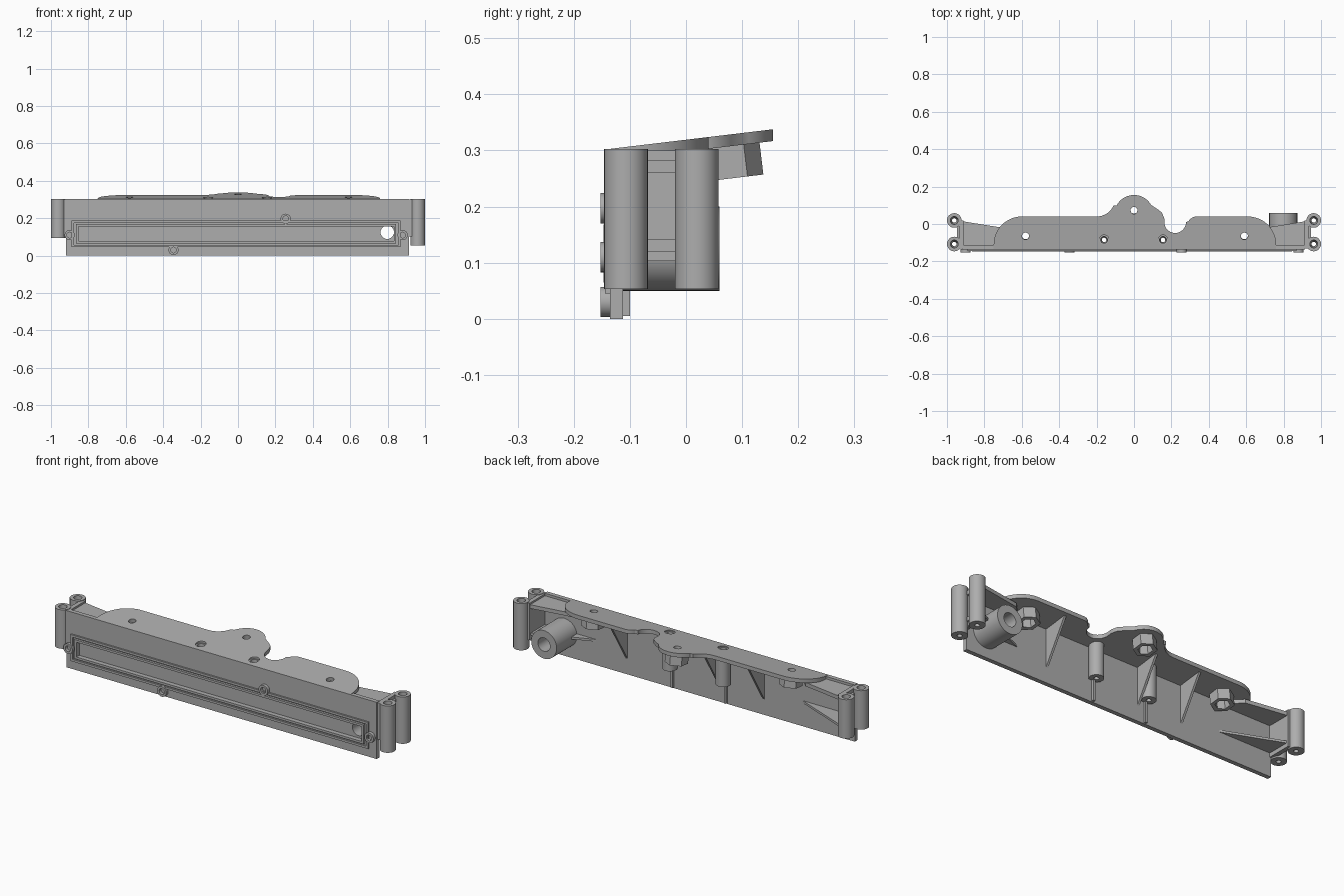
import bpy, bmesh, math
from mathutils import Matrix, Vector

if "Cube" in bpy.data.objects:
    bpy.data.objects.remove(bpy.data.objects["Cube"], do_unlink=True)

grey = bpy.data.materials.new("light_grey_plastic")
grey.use_nodes = True
grey.diffuse_color = (0.42, 0.42, 0.42, 1)
grey.node_tree.nodes["Principled BSDF"].inputs["Base Color"].default_value = (0.42, 0.42, 0.42, 1)

SLOPE = 0.12
FRONT, BACK = -0.135, -0.112
DOWN_Y = Matrix.Rotation(math.radians(90), 4, "X")   # turns local z to -y
TILT = Matrix.Rotation(math.atan(SLOPE), 4, "X")


def deck_z(y):
    return 0.303 + SLOPE * (y - FRONT)


def finish(name, bm):
    bmesh.ops.recalc_face_normals(bm, faces=bm.faces)
    mesh = bpy.data.meshes.new(name)
    bm.to_mesh(mesh)
    bm.free()
    mesh.materials.append(grey)
    ob = bpy.data.objects.new(name, mesh)
    bpy.context.collection.objects.link(ob)
    return ob


def prism(name, points, offset):
    """Closed outline pushed along an offset vector."""
    bm = bmesh.new()
    face = bm.faces.new([bm.verts.new(p) for p in points])
    new = bmesh.ops.extrude_face_region(bm, geom=[face])["geom"]
    bmesh.ops.translate(bm, verts=[v for v in new if isinstance(v, bmesh.types.BMVert)], vec=offset)
    return finish(name, bm)


def box(name, x, y, z):
    pts = [(x[0], y[0], z[0]), (x[1], y[0], z[0]), (x[1], y[1], z[0]), (x[0], y[1], z[0])]
    return prism(name, pts, (0, 0, z[1] - z[0]))


def tube(name, place, turn, r, length, inner_low, inner_high, n=32, phase=0):
    """Hollow turned part along its local z axis."""
    bm = bmesh.new()
    profile = [(r, 0), (r, length), (inner_high, length), (inner_low, 0)]
    rings = []
    for i in range(n):
        a = phase + math.tau * i / n
        rings.append([bm.verts.new((q * math.cos(a), q * math.sin(a), h)) for q, h in profile])
    for i in range(n):
        a, b = rings[i], rings[(i + 1) % n]
        for j in range(4):
            k = (j + 1) % 4
            bm.faces.new((a[j], b[j], b[k], a[k]))
    bm.transform(Matrix.Translation(place) @ turn)
    return finish(name, bm)


def rod(name, place, turn, r, length):
    bm = bmesh.new()
    bmesh.ops.create_cone(bm, cap_ends=True, segments=32, radius1=r, radius2=r, depth=length)
    bm.transform(Matrix.Translation(place) @ turn)
    return finish(name, bm)


def cut(ob, cutters):
    for c in cutters:
        m = ob.modifiers.new("cut", "BOOLEAN")
        m.operation, m.solver, m.object = "DIFFERENCE", "EXACT", c
    bpy.context.view_layer.update()
    deps = bpy.context.evaluated_depsgraph_get()
    mesh = bpy.data.meshes.new_from_object(ob.evaluated_get(deps))
    ob.modifiers.clear()
    ob.data = mesh
    for c in cutters:
        bpy.data.objects.remove(c, do_unlink=True)


def arc(cx, cy, r, a0, a1, n=12):
    angles = [math.radians(a0 + (a1 - a0) * i / n) for i in range(n + 1)]
    return [(cx + r * math.cos(a), cy + r * math.sin(a)) for a in angles]


I = Matrix.Identity(4)
parts = []

# Front panel with long slot recess and port opening
panel = box("front_panel", (-0.92, 0.915), (FRONT, BACK), (0, 0.303))
cut(panel, [box("slot_cutter", (-0.853, 0.833), (-0.2, -0.122), (0.077, 0.156)),
            rod("port_cutter", (0.798, -0.12, 0.125), DOWN_Y, 0.036, 0.1)])

# Double rim around the slot
for label, x0, x1, z0, z1, front in (("outer", -0.89, 0.87, 0.045, 0.187, -0.144),
                                     ("inner", -0.865, 0.845, 0.065, 0.168, -0.147)):
    t = 0.012
    ys = (front, FRONT + 0.002)
    for side, z in (("bottom", z0), ("top", z1 - t)):
        box(f"{label}_rim_{side}", (x0, x1), ys, (z, z + t))
    for side, x in (("right", x0), ("left", x1 - t)):
        box(f"{label}_rim_{side}", (x, x + t), ys, (z0 + t, z1 - t))

# Small screw rings on the panel face
for i, (x, z) in enumerate(((-0.9, 0.11), (0.88, 0.11), (0.255, 0.197), (-0.345, 0.03))):
    tube(f"screw_ring_{i + 1}", (x, FRONT + 0.002, z), DOWN_Y, 0.027, 0.019, 0.015, 0.015)

# Sloping top deck outline
outline = [(-0.75, FRONT)] + arc(-0.6, -0.11, 0.15, 180, 90)
outline += arc(-0.2, 0.14, 0.1, 270, 335, 8) + arc(0, 0.05, 0.105, 152, 30, 20)
outline += [(0.125, 0.08), (0.15, 0.06), (0.162, 0.03)]
outline += arc(0.22, 0.01, 0.058, 180, 360, 16) + arc(0.335, -0.01, 0.05, 150, 90, 6)
outline += arc(0.61, -0.11, 0.15, 90, 0) + [(0.76, FRONT)]
deck = prism("top_deck", [(x, y, deck_z(y)) for x, y in outline], (0, 0, -0.021))

nuts = [(-0.58, -0.065), (0, 0.072), (0.59, -0.065)]
posts = [(-0.16, -0.085), (0.155, -0.085)]
cut(deck, [rod("hole_cutter", (x, y, deck_z(y)), TILT, 0.019, 0.1) for x, y in nuts]
    + [rod("hole_cutter", (x, y, deck_z(y)), I, 0.026, 0.1) for x, y in posts])

# Hexagonal nut holders and round posts under the deck
for i, (x, y) in enumerate(nuts):
    start = Vector((x, y, deck_z(y))) + TILT @ Vector((0, 0, -0.078))
    tube(f"nut_holder_{i + 1}", start, TILT, 0.057, 0.06, 0.036, 0.036, 6, math.pi / 2)
for i, (x, y) in enumerate(posts):
    tube(f"deck_post_{i + 1}", (x, y, 0.115), I, 0.036, deck_z(y) - 0.007 - 0.115, 0.012, 0.018)
    box(f"post_rib_{i + 1}", (x - 0.006, x + 0.006), (BACK - 0.002, -0.1), (0.005, 0.2))

# Upright triangular gussets
for i, x in enumerate((0.43, -0.12, -0.38)):
    pts = [(x - 0.006, BACK - 0.002, 0.08), (x - 0.006, BACK - 0.002, 0.3), (x - 0.006, 0.02, 0.3)]
    prism(f"upright_gusset_{i + 1}", pts, (0.012, 0, 0))

# Hose port on the back
tube("hose_port", (0.798, 0.06, 0.125), DOWN_Y, 0.075, 0.173, 0.036, 0.036, 48)

# End posts, end walls and flat webs on both sides
for side, s, low in (("left", 1, 0.053), ("right", -1, 0.095)):
    for label, y in (("front", -0.107), ("back", 0.019)):
        tube(f"{side}_{label}_end_post", (s * 0.961, y, low), I, 0.039, 0.303 - low, 0.012, 0.021)
    box(f"{side}_end_wall", sorted((s * 0.912, s * 0.935)), (-0.13, 0.02), (0.103, 0.3))
    for label, z in (("low", 0.12), ("high", 0.26)):
        box(f"{side}_{label}_link", sorted((s * 0.93, s * 0.947)), (-0.075, -0.01), (z, z + 0.022))
    pts = [(s * 0.92, 0.015, 0.27), (s * 0.69, -0.022, 0.27),
           (s * 0.6, BACK - 0.002, 0.27), (s * 0.92, BACK - 0.002, 0.27)]
    prism(f"{side}_top_web", pts, (0, 0, 0.02))
    pts = [(s * 0.92, 0.012, 0.125), (s * 0.61, BACK, 0.125), (s * 0.92, BACK - 0.002, 0.125)]
    prism(f"{side}_middle_web", pts, (0, 0, 0.012))

# The port bore stays clear of the left middle web
cut(bpy.data.objects["left_middle_web"],
    [rod("bore_cutter", (0.798, 0, 0.125), DOWN_Y, 0.05, 0.5)])

# Smooth round walls, crisp edges
bpy.ops.object.select_all(action="DESELECT")
for ob in bpy.context.collection.objects:
    if ob.type == "MESH" and ob.data.materials and ob.data.materials[0] == grey:
        ob.select_set(True)
        bpy.context.view_layer.objects.active = ob
bpy.ops.object.shade_smooth_by_angle(angle=math.radians(30))
